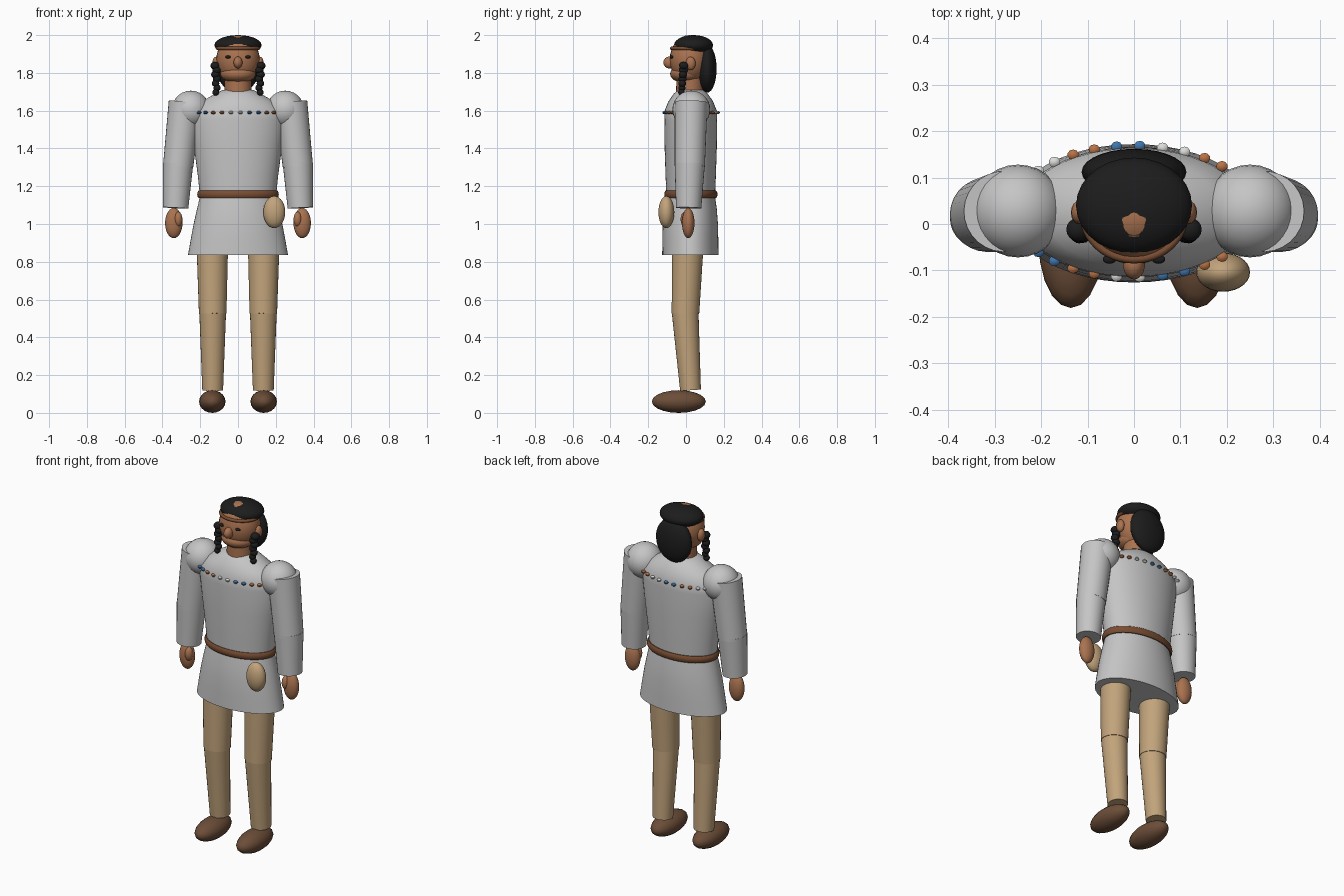
import bpy
import bmesh
from math import cos, sin, pi
from mathutils import Matrix, Vector

cube = bpy.data.objects.get("Cube")
if cube:
    bpy.data.objects.remove(cube, do_unlink=True)


def material(name, r, g, b):
    m = bpy.data.materials.new(name)
    m.use_nodes = True
    m.diffuse_color = (r, g, b, 1)
    m.node_tree.nodes["Principled BSDF"].inputs["Base Color"].default_value = (r, g, b, 1)
    return m


CLOTH = material("pale_cloth", .56, .56, .56)
TAN = material("tan_buckskin", .54, .37, .2)
SKIN = material("skin", .40, .17, .08)
BELT = material("belt_leather", .19, .075, .033)
SHOE = material("shoe_leather", .15, .075, .04)
HAIR = material("black_hair", .012, .012, .012)
BLUE = material("blue_bead", .05, .18, .42)
RUST = material("rust_bead", .48, .17, .06)
WHITE = material("white_bead", .72, .72, .70)


def finish(name, bm, mat):
    bmesh.ops.recalc_face_normals(bm, faces=bm.faces)
    mesh = bpy.data.meshes.new(name)
    bm.to_mesh(mesh)
    bm.free()
    mesh.materials.append(mat)
    ob = bpy.data.objects.new(name, mesh)
    bpy.context.collection.objects.link(ob)
    bpy.ops.object.select_all(action='DESELECT')
    ob.select_set(True)
    bpy.context.view_layer.objects.active = ob
    bpy.ops.object.shade_smooth_by_angle(angle=.7)
    return ob


def ball(name, center, radii, mat, segs=28):
    bm = bmesh.new()
    bmesh.ops.create_uvsphere(bm, u_segments=segs, v_segments=segs // 2, radius=1)
    bm.transform(Matrix.Translation(center) @ Matrix.Diagonal((*radii, 1)))
    return finish(name, bm, mat)


def limb(name, a, b, ra, rb, mat):
    """Capped cone running from point a to point b."""
    a, b = Vector(a), Vector(b)
    d = b - a
    bm = bmesh.new()
    bmesh.ops.create_cone(bm, cap_ends=True, segments=28, radius1=ra, radius2=rb, depth=d.length)
    bm.transform(Matrix.Translation((a + b) / 2) @ d.to_track_quat('Z', 'Y').to_matrix().to_4x4())
    return finish(name, bm, mat)


def loft(name, rings, mat, segs=48, closed=False):
    """Elliptical rings (z, y centre, x radius, y radius) joined into a skin."""
    bm = bmesh.new()
    loops = [[bm.verts.new((rx * cos(2 * pi * i / segs), cy + ry * sin(2 * pi * i / segs), z))
              for i in range(segs)] for z, cy, rx, ry in rings]
    pairs = list(zip(loops, loops[1:]))
    if closed:
        pairs.append((loops[-1], loops[0]))
    else:
        bm.faces.new(loops[0])
        bm.faces.new(loops[-1])
    for lo, hi in pairs:
        for i in range(segs):
            j = (i + 1) % segs
            bm.faces.new((lo[i], lo[j], hi[j], hi[i]))
    return finish(name, bm, mat)


def band(name, z, cy, rx, ry, thick, high, mat):
    steps = [2 * pi * k / 10 for k in range(10)]
    return loft(name, [(z + high * sin(t), cy, rx + thick * cos(t), ry + thick * cos(t))
                       for t in steps], mat, closed=True)


# Tunic with flared skirt, and belt
loft("tunic_body", [(1.13, .025, .2, .128), (1.25, .025, .212, .133), (1.4, .025, .232, .138),
                    (1.55, .025, .25, .14), (1.6, .025, .245, .138), (1.65, .025, .19, .118),
                    (1.69, .025, .12, .09), (1.71, .025, .08, .065)], CLOTH)
loft("tunic_skirt", [(.835, .023, .265, .149), (.92, .023, .25, .148), (1.0, .023, .235, .146),
                     (1.08, .024, .217, .139), (1.15, .025, .2, .128)], CLOTH)
band("belt", 1.157, .026, .205, .13, .011, .021, BELT)
ball("pouch", (.192, -.104, 1.063), (.058, .042, .085), TAN)

# Ring of beads across the chest and back
COUNT = 33
for k in range(COUNT):
    t = 2 * pi * k / COUNT
    ball(f"bead_{k + 1}", (.262 * cos(t), .027 + .141 * sin(t), 1.59), (.013, .012, .009),
         (WHITE, BLUE, RUST)[k // 2 % 3], 10)

# Limbs on both sides
for side, s in (("left", 1), ("right", -1)):
    ball(side + "_shoulder", (s * .25, .028, 1.606), (.1, .1, .1), CLOTH)
    limb(side + "_upper_arm", (s * .28, .027, 1.645), (s * .317, .02, 1.305), .087, .08, CLOTH)
    limb(side + "_forearm", (s * .317, .02, 1.32), (s * .33, .014, 1.085), .08, .067, CLOTH)
    ball(side + "_hand", (s * .34, .012, 1.005), (.046, .033, .08), SKIN)
    ball(side + "_thumb", (s * .316, -.005, 1.025), (.022, .024, .04), SKIN, 16)
    limb(side + "_thigh", (s * .136, .01, .9), (s * .134, -.003, .525), .084, .073, TAN)
    limb(side + "_shin", (s * .134, -.005, .54), (s * .134, .024, .12), .071, .055, TAN)
    ball(side + "_shoe", (s * .136, -.038, .06), (.07, .143, .06), SHOE, 20)

    # Ear, eye and braid
    ball(side + "_ear", (s * .116, .025, 1.85), (.02, .026, .036), SKIN, 16)
    ball(side + "_eye", (s * .053, -.076, 1.884), (.015, .01, .008), HAIR, 14)
    for k in range(7):
        wave = .004 * (-1) ** k
        ball(f"{side}_braid_{k + 1}", (s * (.117 - .0005 * k + wave), -.012 - .002 * k, 1.838 - .0235 * k),
             (.025 - .0012 * k, .025 - .0012 * k, .021 - .0006 * k), HAIR, 16)

# Head
limb("neck", (0, .02, 1.67), (0, .02, 1.8), .073, .07, SKIN)
ball("head", (0, .018, 1.87), (.115, .104, .13), SKIN)
ball("jaw", (0, .002, 1.795), (.094, .086, .05), SKIN)
ball("nose", (0, -.087, 1.855), (.024, .033, .032), SKIN, 18)
band("headband", 1.93, .02, .108, .096, .009, .009, BELT)

# Hair
ball("hair_cap", (0, .04, 1.947), (.125, .103, .053), HAIR)
ball("back_hair", (0, .112, 1.822), (.113, .05, .127), HAIR)
